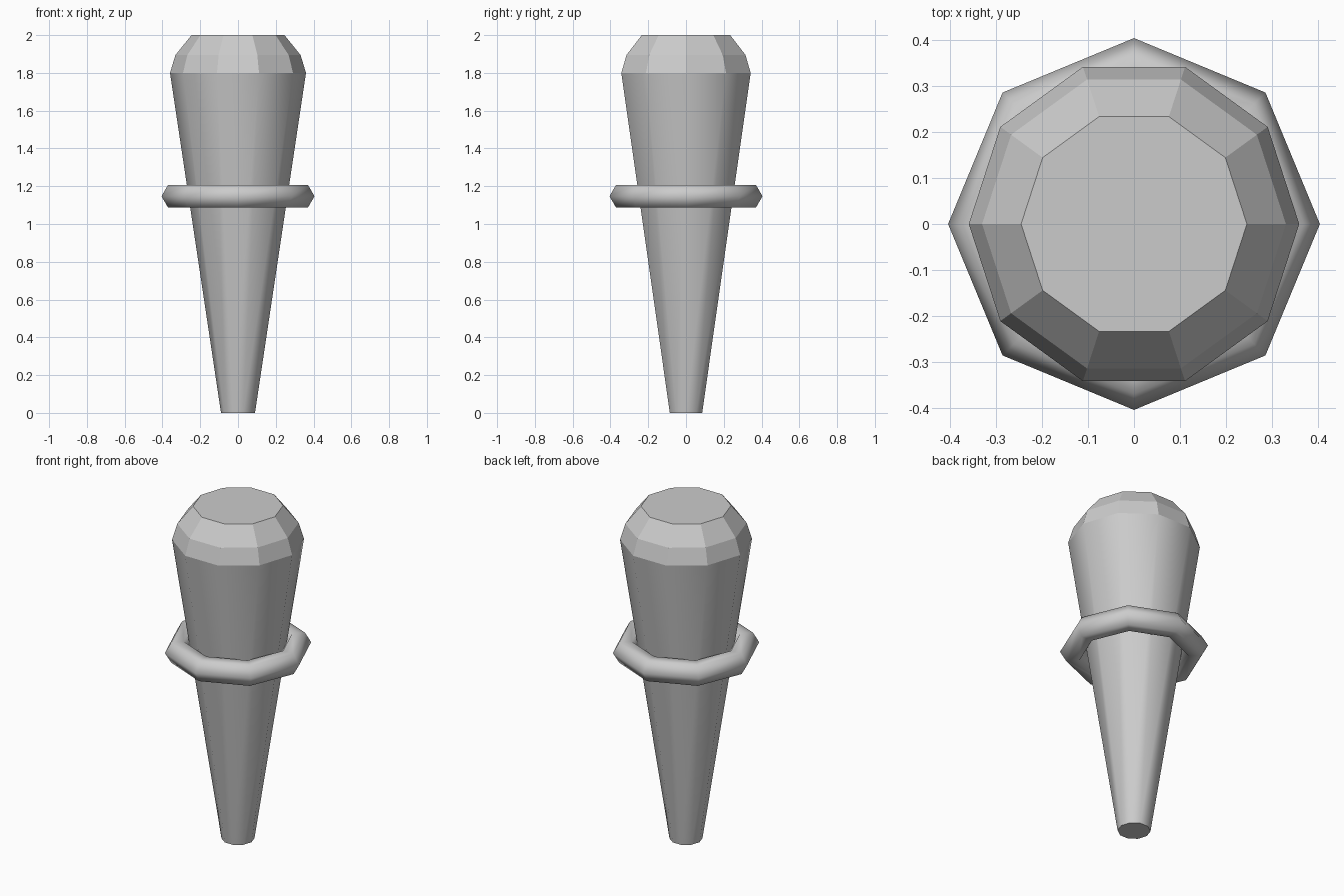
import bpy, bmesh, math

if "Cube" in bpy.data.objects:
    bpy.data.objects.remove(bpy.data.objects["Cube"])

SIDES = 10


def lathe(name, profile, cap_bottom=False, cap_top=False):
    """Revolve (radius, z) points into a faceted solid."""
    bm = bmesh.new()
    rings = []
    for r, z in profile:
        rings.append([bm.verts.new((r * math.cos(math.tau * i / SIDES),
                                    r * math.sin(math.tau * i / SIDES), z))
                      for i in range(SIDES)])
    for low, high in zip(rings, rings[1:]):
        for i in range(SIDES):
            j = (i + 1) % SIDES
            bm.faces.new((low[i], low[j], high[j], high[i]))
    if cap_bottom:
        bm.faces.new(rings[0][::-1])
    if cap_top:
        bm.faces.new(rings[-1])
    mesh = bpy.data.meshes.new(name)
    bm.to_mesh(mesh)
    bm.free()
    obj = bpy.data.objects.new(name, mesh)
    bpy.context.collection.objects.link(obj)
    return obj


# Tapered shaft: smooth sides, flat base
shaft = lathe("tapered_shaft", [(0.09, 0), (0.36, 1.8)], cap_bottom=True)
for p in shaft.data.polygons:
    p.use_smooth = len(p.vertices) == 4
for e in shaft.data.edges:
    a, b = (shaft.data.vertices[v].co.z for v in e.vertices)
    e.use_edge_sharp = a == b

# Faceted rounded head
lathe("rounded_head", [(0.36, 1.8), (0.331, 1.895), (0.246, 2.0)], cap_top=True)

# Smooth-shaded collar ring
bpy.ops.mesh.primitive_torus_add(major_segments=8, minor_segments=6,
                                 major_radius=0.335, minor_radius=0.07,
                                 location=(0, 0, 1.147))
ring = bpy.context.object
ring.name = "collar_ring"
bpy.ops.object.shade_smooth()
